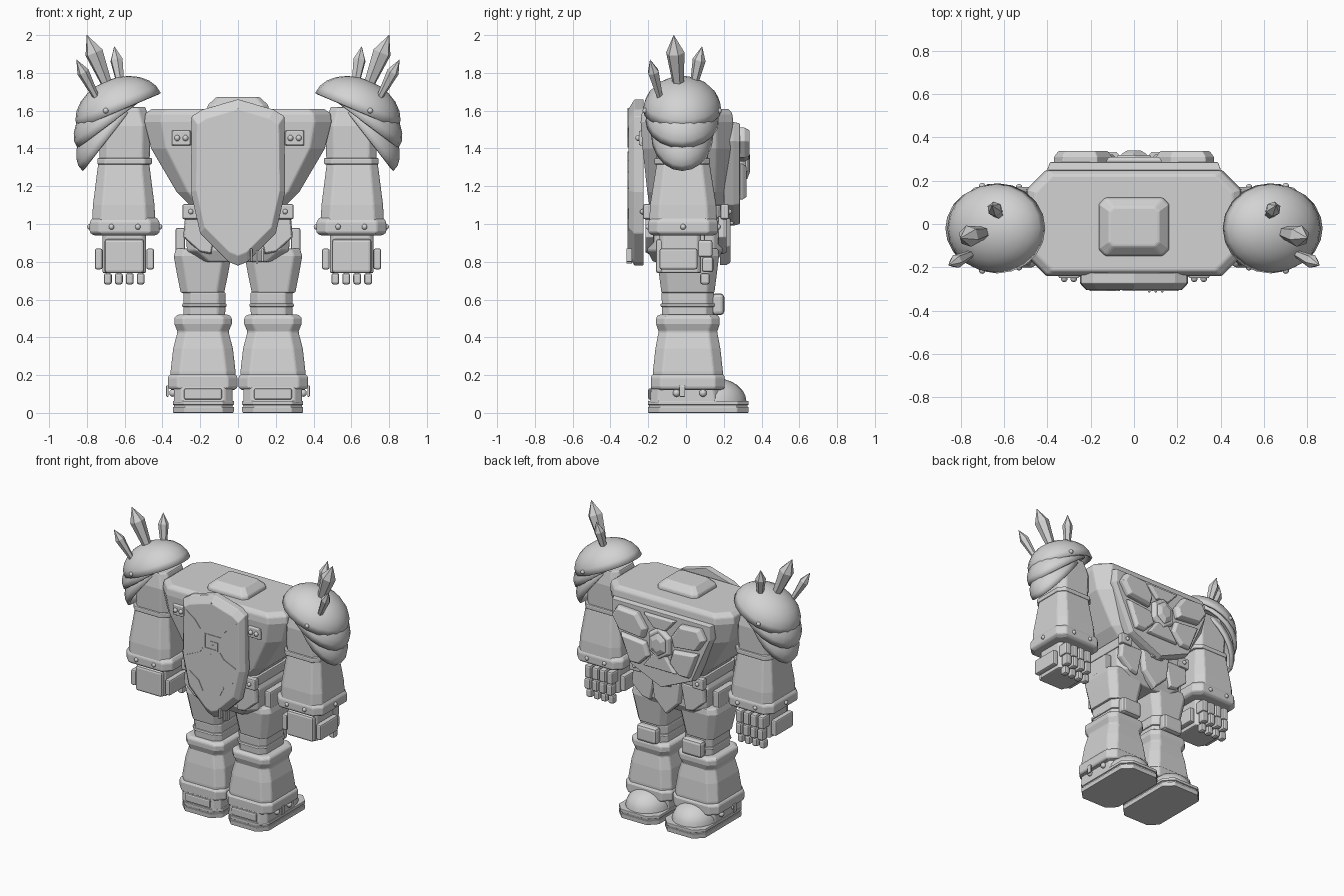
import bpy, bmesh, math
from mathutils import Vector, Matrix

if "Cube" in bpy.data.objects:
    bpy.data.objects.remove(bpy.data.objects["Cube"])

stone = bpy.data.materials.new("light_grey_stone")
stone.diffuse_color = (0.65, 0.65, 0.65, 1)
stone.use_nodes = True
stone.node_tree.nodes["Principled BSDF"].inputs["Base Color"].default_value = stone.diffuse_color


def finish(name, bm, side=1, bevel=0.0, smooth=False, shell=0.0):
    bmesh.ops.scale(bm, vec=(side, 1, 1), verts=bm.verts)
    bmesh.ops.recalc_face_normals(bm, faces=bm.faces)
    me = bpy.data.meshes.new(name)
    bm.to_mesh(me)
    bm.free()
    me.materials.append(stone)
    ob = bpy.data.objects.new(name, me)
    bpy.context.collection.objects.link(ob)
    for p in me.polygons:
        p.use_smooth = smooth
    if shell:
        m = ob.modifiers.new("Shell", 'SOLIDIFY')
        m.thickness = shell
        m.offset = -1
    if bevel:
        m = ob.modifiers.new("Bevel", 'BEVEL')
        m.width = bevel
        m.segments = 2
        m.limit_method = 'ANGLE'
    return ob


def skin(bm, rings, cap=True):
    rings = [[bm.verts.new(p) for p in r] for r in rings]
    n = len(rings[0])
    for a, b in zip(rings, rings[1:]):
        for i in range(n):
            bm.faces.new((a[i], a[(i + 1) % n], b[(i + 1) % n], b[i]))
    if cap:
        bm.faces.new(rings[0][::-1])
        bm.faces.new(rings[-1])


def loft(name, cx, cy, secs, side=1, bevel=0.008):
    """Stack of chamfered rectangles (z, half_x, half_y, chamfer)."""
    rings = []
    for z, hx, hy, c in secs:
        q = [(hx, hy - c), (hx - c, hy), (c - hx, hy), (-hx, hy - c),
             (-hx, c - hy), (c - hx, -hy), (hx - c, -hy), (hx, c - hy)]
        rings.append([(cx + x, cy + y, z) for x, y in q])
    bm = bmesh.new()
    skin(bm, rings)
    return finish(name, bm, side, bevel)


def plate(name, pts, y0, y1, inset=0.88, side=1, bevel=0.004):
    """Outline in x,z raised from y0 to y1 with a sloped border."""
    cx = sum(p[0] for p in pts) / len(pts)
    cz = sum(p[1] for p in pts) / len(pts)
    ym = y0 + (y1 - y0) * 0.6
    bm = bmesh.new()
    skin(bm, [[(x, y0, z) for x, z in pts], [(x, ym, z) for x, z in pts],
              [(cx + (x - cx) * inset, y1, cz + (z - cz) * inset) for x, z in pts]])
    return finish(name, bm, side, bevel)


def box(name, c, s, side=1, bevel=0.01):
    bm = bmesh.new()
    bmesh.ops.create_cube(bm, size=1, matrix=Matrix.Translation(c) @ Matrix.Diagonal((*s, 1)))
    return finish(name, bm, side, bevel)


def rivet(name, c, r=0.014, side=1):
    bm = bmesh.new()
    bmesh.ops.create_uvsphere(bm, u_segments=10, v_segments=6, radius=r, matrix=Matrix.Translation(c))
    return finish(name, bm, side, smooth=True)


def dome(name, c, radii, tilt, side=1, shell=0.016):
    """Upper half of an ellipsoid, leaning outward by tilt degrees."""
    bm = bmesh.new()
    bmesh.ops.create_uvsphere(bm, u_segments=20, v_segments=12, radius=1)
    bmesh.ops.delete(bm, geom=[v for v in bm.verts if v.co.z < -0.01], context='VERTS')
    m = Matrix.Translation(c) @ Matrix.Rotation(math.radians(tilt), 4, 'Y') @ Matrix.Diagonal((*radii, 1))
    bmesh.ops.transform(bm, matrix=m, verts=bm.verts)
    return finish(name, bm, side, smooth=True, shell=shell)


def crystal(name, a, b, r, side=1):
    a, b = Vector(a), Vector(b)
    d = b - a
    rot = d.to_track_quat('Z', 'Y')
    rings = []
    for t, k in ((-0.1, 0.5), (0.66, 1), (1, 0.02)):
        rings.append([a + d * t + rot @ Vector((r * k * math.cos(i * math.pi / 3), r * k * math.sin(i * math.pi / 3), 0))
                      for i in range(6)])
    bm = bmesh.new()
    skin(bm, rings)
    return finish(name, bm, side)


def strip(name, pts, y, w=0.007):
    """Thin raised line following x,z points."""
    bm = bmesh.new()
    for p, q in zip(pts, pts[1:]):
        p, q = Vector((p[0], y, p[1])), Vector((q[0], y, q[1]))
        d = q - p
        m = Matrix.Translation((p + q) / 2) @ Matrix.Rotation(-math.atan2(d.z, d.x), 4, 'Y')
        bmesh.ops.create_cube(bm, size=1, matrix=m @ Matrix.Diagonal((d.length + w, 0.008, w, 1)))
    return finish(name, bm)


# Torso, neck, pelvis
loft("torso", 0, 0.005, [(1.03, .24, .195, .05), (1.1, .255, .2, .05), (1.17, .325, .21, .06), (1.4, .46, .235, .08),
                         (1.54, .495, .245, .09), (1.585, .49, .24, .09), (1.61, .455, .22, .08)])
loft("neck_stump", 0, -0.013, [(1.59, .165, .137, .03), (1.63, .16, .132, .03), (1.672, .115, .09, .02)])
loft("pelvis", 0, -0.005, [(.8, .2, .17, .05), (.86, .27, .2, .05), (1.0, .28, .2, .05), (1.06, .25, .195, .05)])
loft("belt", 0, 0, [(1.03, .27, .212, .05), (1.1, .275, .217, .05)])

# Shield carried on the rear
plate("shield", [(0, 1.66), (.19, 1.605), (.245, 1.57), (.25, 1.17), (.2, .95), (.05, .8), (0, .78),
                 (-.05, .8), (-.2, .95), (-.25, 1.17), (-.245, 1.57), (-.19, 1.605)], -.225, -.305, .88)
strip("shield_upper_seam", [(0, 1.61), (0, 1.44)], -.305)
strip("shield_lower_seam", [(0, 1.24), (0, .86)], -.305)
strip("shield_spiral", [(.08, 1.38), (-.05, 1.38), (-.05, 1.28), (.05, 1.28), (.05, 1.335), (0, 1.335), (0, 1.31), (.02, 1.31)], -.305)
for s in (-1, 1):
    strip("shield_crack_upper", [(s * .2, 1.51), (s * .13, 1.46), (s * .09, 1.41)], -.305)
    strip("shield_crack_middle", [(s * .07, 1.27), (s * .1, 1.23), (s * .19, 1.19)], -.305)
    strip("shield_crack_lower", [(s * .17, 1.08), (s * .1, 1.03), (s * .07, .97)], -.305)
for i in range(3):
    box("shield_moss", (.07 + i * .03, -.3, .835 - .01 * (i % 2)), (.012, .03, .07), bevel=.003)

# Chest crest with central gem
plate("crest_base", [(-.4, 1.54), (.4, 1.54), (.4, 1.44), (.25, 1.1), (0, .99), (-.25, 1.1), (-.4, 1.44)], .2, .285, .97)
plate("crest_top_panel", [(-.13, 1.51), (.13, 1.51), (.05, 1.42), (-.05, 1.42)], .27, .31)
plate("crest_lower_panel", [(-.13, 1.13), (.13, 1.13), (.05, 1.24), (-.05, 1.24)], .27, .31)
hexa = [(math.sin(i * math.pi / 3), math.cos(i * math.pi / 3)) for i in range(6)]
plate("gem_frame", [(.1 * x, 1.32 + .12 * z) for x, z in hexa], .27, .318, .85)
plate("gem", [(.068 * x, 1.32 + .085 * z) for x, z in hexa], .3, .338, .55)
plate("tabard", [(-.12, 1.04), (.12, 1.04), (.1, .88), (0, .78), (-.1, .88)], .18, .235, .9)
box("buckle", (0, .235, 1.03), (.1, .04, .07))
box("buckle_inlay", (0, .256, 1.03), (.055, .012, .035), bevel=.003)

for s in (-1, 1):
    # Chest wings, rivet plates, hip armour
    plate("crest_upper_wing", [(.1, 1.4), (.17, 1.5), (.33, 1.51), (.37, 1.44), (.31, 1.35), (.12, 1.33)], .27, .336, .85, s)
    plate("crest_lower_wing", [(.11, 1.3), (.31, 1.32), (.235, 1.13), (.16, 1.13), (.08, 1.21)], .27, .32, .85, s)
    plate("rivet_plate", [(.25, 1.415), (.35, 1.415), (.35, 1.495), (.25, 1.495)], -.215, -.25, .9, s)
    for x in (.278, .322):
        rivet("plate_rivet", (x, -.252, 1.455), .016, s)
    for f in (-1, 1):
        box("belt_tab", (.25, f * .205, 1.065), (.09, .045, .08), s)
        rivet("belt_rivet", (.25, f * .23, 1.065), .014, s)
        plate("hip_skirt", [(.1, 1.04), (.28, 1.04), (.29, .93), (.2, .85), (.14, .84)], f * .17, f * .215, .9, s)
    box("hip_pad", (.305, 0, .91), (.05, .2, .14), s)

    # Pauldron dome and two lower lames (built on -x, then mirrored)
    dome("pauldron_dome", (-.63, -.02, 1.6), (.24, .208, .172), -23, -s)
    dome("pauldron_middle_lame", (-.66, -.02, 1.545), (.238, .195, .15), -37, -s)
    dome("pauldron_lower_lame", (-.675, -.02, 1.47), (.24, .165, .135), -52, -s)
    for y in (-.215, .175):
        rivet("pauldron_rivet", (.7, y, 1.6), .015, s)
    crystal("large_crystal", (.69, -.04, 1.73), (.8, -.065, 2.0), .05, s)
    crystal("rear_crystal", (.755, -.14, 1.68), (.855, -.19, 1.87), .032, s)
    crystal("front_crystal", (.62, .04, 1.73), (.655, .085, 1.94), .035, s)

    # Arm
    loft("upper_arm", .6, -.02, [(1.3, .132, .135, .04), (1.52, .135, .14, .04), (1.62, .11, .12, .04)], s)
    loft("elbow_band", .6, -.02, [(1.315, .145, .148, .04), (1.35, .145, .148, .04)], s)
    loft("forearm", .605, -.015, [(1.0, .168, .18, .05), (1.1, .163, .175, .05), (1.32, .135, .14, .04)], s)
    loft("cuff", .6, -.015, [(.94, .165, .165, .05), (.955, .185, .185, .05), (1.01, .185, .185, .05), (1.035, .168, .17, .05)], s)
    for x in (.53, .67):
        for y in (-.2, .17):
            rivet("cuff_rivet", (x, y, .985), .015, s)
    for x in (.415, .785):
        rivet("cuff_side_rivet", (x, -.015, .985), .015, s)

    # Hand with jointed fingers
    loft("palm", .602, -.03, [(.74, .115, .11, .02), (.95, .115, .11, .02)], s)
    box("hand_back_plate", (.602, -.135, .83), (.21, .05, .18), s, .015)
    for x in (.465, .738):
        box("hand_guard", (x, -.04, .815), (.04, .2, .11), s)
    for i in range(4):
        x = .515 + i * .058
        box("finger_base", (x, .1, .87), (.048, .08, .09), s, .012)
        box("finger_middle", (x, .115, .785), (.045, .06, .08), s, .012)
        box("finger_tip", (x, .1, .71), (.042, .05, .06), s, .012)

    # Leg
    loft("thigh", .188, .01, [(.635, .115, .14, .04), (.75, .138, .155, .045), (.83, .152, .165, .045), (.87, .14, .16, .045)], s)
    loft("knee", .178, .01, [(.5, .11, .135, .04), (.64, .112, .14, .04)], s)
    loft("knee_band", .178, .01, [(.56, .118, .145, .04), (.58, .118, .145, .04)], s)
    box("knee_pad", (.18, .17, .575), (.16, .065, .115), s, .02)
    loft("shin", .185, .01, [(.12, .17, .185, .05), (.22, .172, .185, .05), (.34, .158, .172, .05), (.43, .135, .155, .045),
                             (.47, .152, .168, .045), (.505, .152, .168, .045), (.52, .135, .155, .045)], s)
    loft("ankle_band", .187, .01, [(.125, .175, .19, .05), (.135, .184, .195, .05), (.19, .184, .195, .05), (.205, .172, .187, .05)], s)

    # Foot
    loft("boot_body", .185, 0, [(.05, .155, .19, .04), (.14, .155, .185, .04)], s)
    loft("sole", .183, .065, [(0, .16, .265, .06), (.032, .162, .267, .06)], s, .004)
    loft("welt", .183, .065, [(.028, .155, .26, .06), (.042, .155, .26, .06), (.043, .162, .267, .06), (.064, .162, .267, .06)], s, .004)
    dome("toe_cap", (.185, .15, .06), (.152, .17, .125), 0, s, 0)
    box("heel_plate", (.185, -.19, .1), (.2, .02, .06), s)
    for y in (-.05, .09):
        rivet("boot_rivet", (.345, y, .105), .02, s)
    box("ankle_hook", (.374, -.02, .115), (.012, .03, .06), s, .004)
